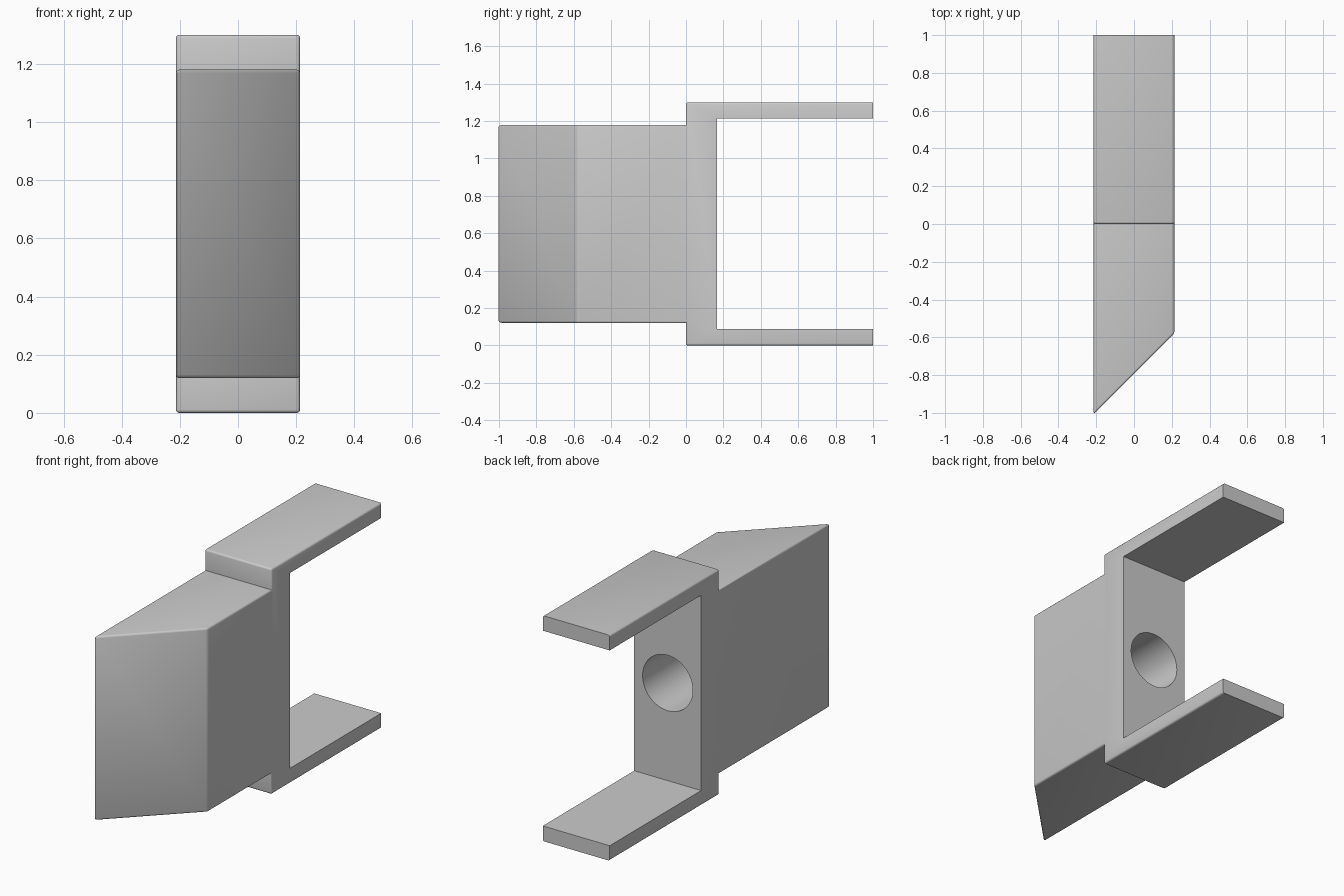
import bpy, bmesh, math
from mathutils import Vector

if "Cube" in bpy.data.objects:
    bpy.data.objects.remove(bpy.data.objects["Cube"])

HALF_W, TIP = 0.2135, -1.007

grey = bpy.data.materials.new("plain grey")
grey.use_nodes = True
colour = (0.6, 0.6, 0.6, 1)
grey.diffuse_color = colour
grey.node_tree.nodes["Principled BSDF"].inputs["Base Color"].default_value = colour


def add_object(name, bm):
    mesh = bpy.data.meshes.new(name)
    bm.to_mesh(mesh)
    bm.free()
    mesh.materials.append(grey)
    obj = bpy.data.objects.new(name, mesh)
    bpy.context.collection.objects.link(obj)
    return obj


# Side profile (y, z): wedge body with a two-armed fork behind it
profile = [(TIP, 0.12), (0, 0.12), (0, 0), (1, 0), (1, 0.087), (0.167, 0.087),
           (0.167, 1.213), (1, 1.213), (1, 1.3), (0, 1.3), (0, 1.18), (TIP, 1.18)]
bm = bmesh.new()
face = bm.faces.new([bm.verts.new((-HALF_W, y, z)) for y, z in profile])
grown = bmesh.ops.extrude_face_region(bm, geom=[face])
bmesh.ops.translate(bm, vec=(2 * HALF_W, 0, 0),
                    verts=[v for v in grown["geom"] if isinstance(v, bmesh.types.BMVert)])

# Slanted nose: shear the front right edge back at 45 degrees
for v in bm.verts:
    if v.co.x > 0 and v.co.y < -0.9:
        v.co.y += 2 * HALF_W
bmesh.ops.recalc_face_normals(bm, faces=bm.faces)


def is_outer(edge):
    """Convex edges, apart from the arm ends and the inside of the fork."""
    mid = (edge.verts[0].co + edge.verts[1].co) / 2
    inside = mid.y > 0.1 and 0.05 < mid.z < 1.25
    return edge.is_convex and not inside and mid.y < 0.99


# Small rounding on the outer edges
bmesh.ops.bevel(bm, geom=[e for e in bm.edges if is_outer(e)], offset=0.011,
                segments=3, profile=0.5, affect='EDGES', clamp_overlap=True)
body = add_object("forked_wedge_block", bm)

# Blind round hole in the back wall of the fork
bm = bmesh.new()
bmesh.ops.create_cone(bm, cap_ends=True, segments=64, radius1=0.16, radius2=0.16, depth=0.7)
bmesh.ops.rotate(bm, verts=bm.verts, matrix=Vector((0, 0, 1)).rotation_difference(
    Vector((0, 1, 0))).to_matrix())
bmesh.ops.translate(bm, verts=bm.verts, vec=(0, -0.05, 0.65))
cutter = add_object("hole_cutter", bm)

cut = body.modifiers.new("hole", 'BOOLEAN')
cut.operation, cut.solver, cut.object = 'DIFFERENCE', 'EXACT', cutter
bpy.context.view_layer.objects.active = body
body.select_set(True)
bpy.ops.object.modifier_apply(modifier=cut.name)
bpy.data.objects.remove(cutter)

bpy.ops.object.shade_smooth_by_angle(angle=math.radians(35))
